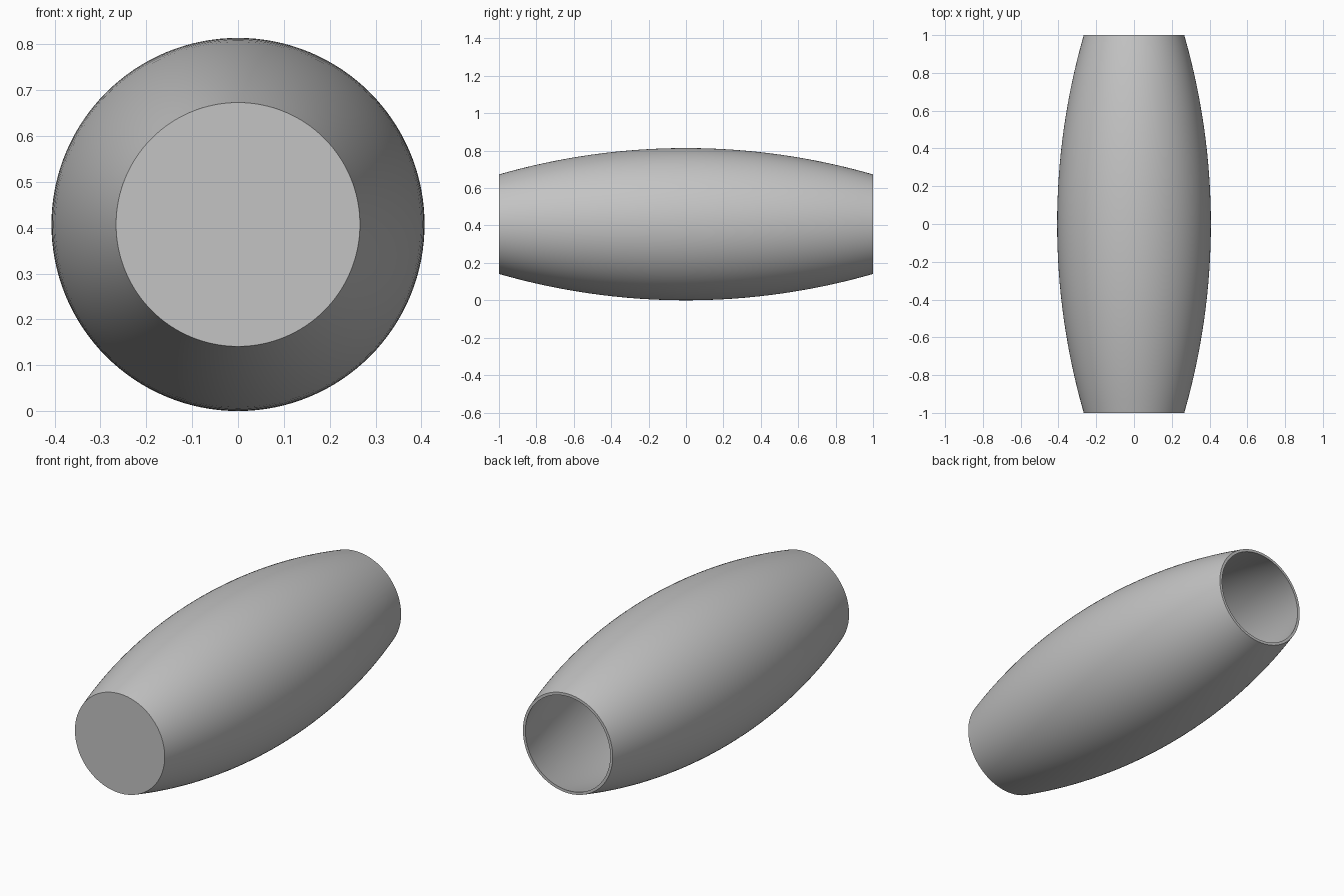
import bpy, bmesh, math

cube = bpy.data.objects.get("Cube")
if cube:
    bpy.data.objects.remove(cube, do_unlink=True)

MID_R, END_R, WALL = 0.407, 0.266, 0.014
SEGMENTS, STEPS = 128, 32

# Circular arc through the middle and end radii
SAG = MID_R - END_R
ARC = (1 + SAG * SAG) / (2 * SAG)


def radius(y, inset=0.0):
    return MID_R - ARC + math.sqrt((ARC - inset) ** 2 - y * y)


def wall_points(start, end, inset):
    ys = [start + (end - start) * i / STEPS for i in range(STEPS + 1)]
    return [(radius(y, inset), y) for y in ys]


# Closed front, bulging outer wall, open back rim, inner wall, inner floor
profile = [(0, -1)] + wall_points(-1, 1, 0)
profile += wall_points(1, -1 + WALL, WALL) + [(0, -1 + WALL)]

bm = bmesh.new()
verts = [bm.verts.new((r, y, 0)) for r, y in profile]
edges = [bm.edges.new(pair) for pair in zip(verts, verts[1:])]
bmesh.ops.spin(bm, geom=verts + edges, cent=(0, 0, 0), axis=(0, 1, 0),
               angle=math.tau, steps=SEGMENTS, use_duplicate=False)
bmesh.ops.remove_doubles(bm, verts=bm.verts, dist=0.0001)
bmesh.ops.recalc_face_normals(bm, faces=bm.faces)

mesh = bpy.data.meshes.new("barrel_shell")
bm.to_mesh(mesh)
bm.free()

shell = bpy.data.objects.new("barrel_shell", mesh)
shell.location.z = MID_R
bpy.context.collection.objects.link(shell)

# Plain grey finish
grey = bpy.data.materials.new("light_grey")
grey.use_nodes = True
colour = (0.55, 0.55, 0.55, 1)
grey.diffuse_color = colour
grey.node_tree.nodes["Principled BSDF"].inputs["Base Color"].default_value = colour
mesh.materials.append(grey)

# Smooth walls with crisp rims
bpy.ops.object.select_all(action="DESELECT")
shell.select_set(True)
bpy.context.view_layer.objects.active = shell
bpy.ops.object.shade_smooth_by_angle(angle=math.radians(30))
